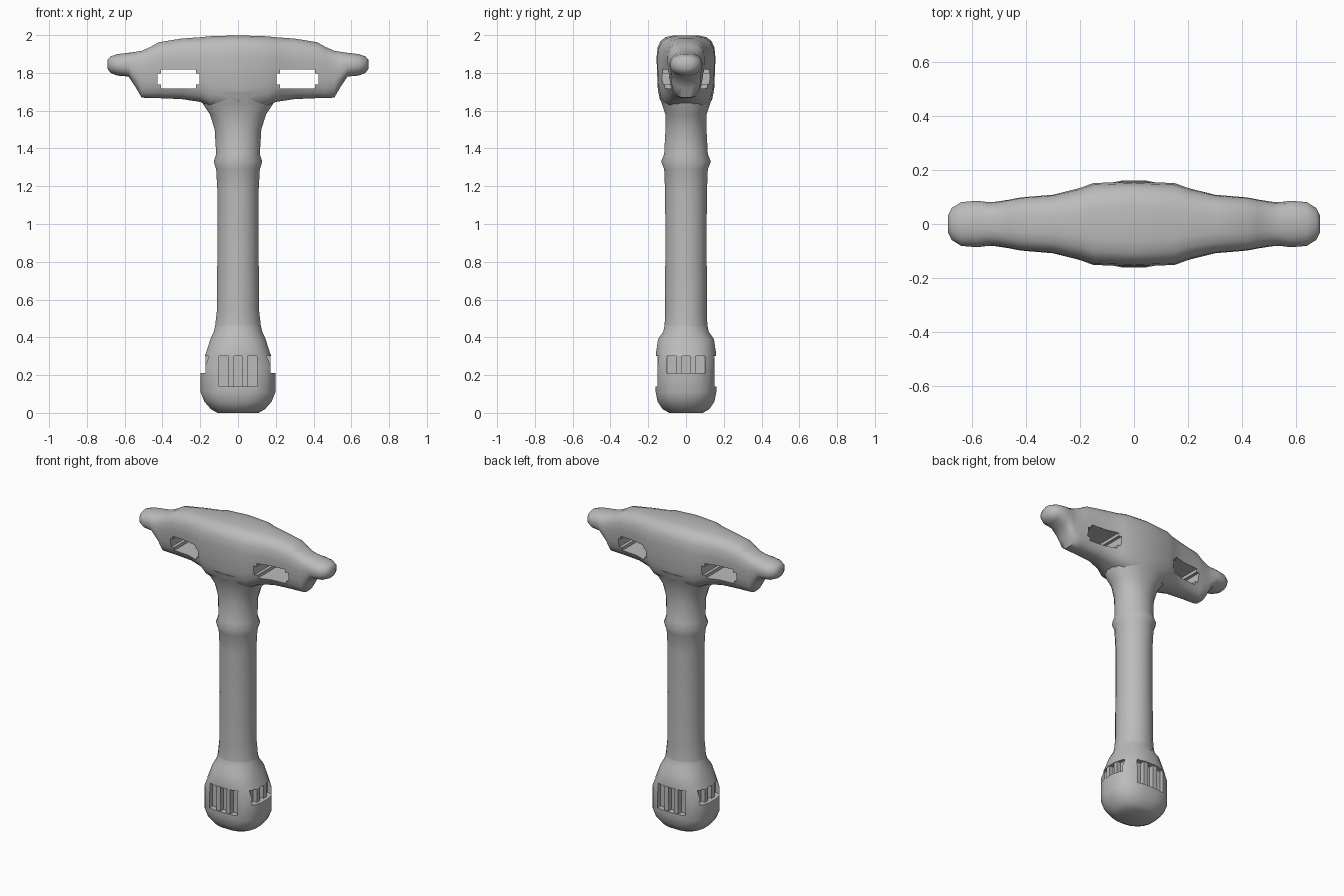
import bpy, bmesh
from math import sin, cos, pi, copysign
from mathutils import Vector

if "Cube" in bpy.data.objects:
    bpy.data.objects.remove(bpy.data.objects["Cube"])

grey = bpy.data.materials.new("plain grey")
grey.use_nodes = True
COLOUR = (0.5, 0.5, 0.5, 1)
grey.diffuse_color = COLOUR
grey.node_tree.nodes["Principled BSDF"].inputs["Base Color"].default_value = COLOUR


def finish(name, bm):
    bmesh.ops.recalc_face_normals(bm, faces=bm.faces)
    mesh = bpy.data.meshes.new(name)
    bm.to_mesh(mesh)
    bm.free()
    obj = bpy.data.objects.new(name, mesh)
    bpy.context.collection.objects.link(obj)
    mesh.materials.append(grey)
    return obj


def superellipse(power, count):
    for i in range(count):
        a = 2 * pi * (i + 0.5) / count
        yield tuple(copysign(abs(t) ** (2 / power), t) for t in (cos(a), sin(a)))


def loft(name, rings):
    bm = bmesh.new()
    loops = [[bm.verts.new(p) for p in ring] for ring in rings]
    for a, b in zip(loops, loops[1:]):
        for i in range(len(a)):
            j = (i + 1) % len(a)
            bm.faces.new((a[i], a[j], b[j], b[i]))
    bm.faces.new(loops[0])
    bm.faces.new(loops[-1])
    return finish(name, bm)


def column(name, stations, count=20):
    """Upright loft; each station is height, half width, half depth, squareness."""
    return loft(name, [[Vector((u * rx, v * ry, z)) for u, v in superellipse(n, count)]
                       for z, rx, ry, n in stations])


def box(name, centre, size):
    bm = bmesh.new()
    bmesh.ops.create_cube(bm, size=1)
    for v in bm.verts:
        v.co = Vector(c + p * s for c, p, s in zip(centre, v.co, size))
    return finish(name, bm)


def cut(obj, cutter):
    mod = obj.modifiers.new("cut", "BOOLEAN")
    mod.operation = "DIFFERENCE"
    mod.solver = "EXACT"
    mod.object = cutter
    bpy.context.view_layer.objects.active = obj
    bpy.ops.object.modifier_apply(modifier=mod.name)
    bpy.data.objects.remove(cutter)


def smooth(obj, angle):
    bpy.ops.object.select_all(action="DESELECT")
    obj.select_set(True)
    bpy.context.view_layer.objects.active = obj
    bpy.ops.object.shade_smooth_by_angle(angle=angle)


# Shaft with a raised collar and a flare into the head
shaft = column("shaft", [
    (0.36, 0.14, 0.13, 2), (0.44, 0.125, 0.115, 2), (0.55, 0.112, 0.112, 2),
    (0.72, 0.112, 0.112, 2), (0.87, 0.11, 0.11, 2), (1.17, 0.11, 0.112, 2),
    (1.29, 0.117, 0.117, 2), (1.33, 0.13, 0.133, 2), (1.37, 0.117, 0.117, 2),
    (1.5, 0.125, 0.11, 2), (1.58, 0.15, 0.11, 2.2), (1.64, 0.19, 0.13, 2.4),
    (1.7, 0.2, 0.15, 2.6)])

# Rounded pommel
pommel = column("pommel", [
    (0, 0.11, 0.09, 2.2), (0.02, 0.145, 0.125, 2.3), (0.06, 0.18, 0.152, 2.5),
    (0.11, 0.2, 0.162, 2.6), (0.25, 0.2, 0.162, 2.6), (0.32, 0.17, 0.16, 2.5),
    (0.39, 0.148, 0.15, 2.2), (0.43, 0.13, 0.122, 2), (0.47, 0.12, 0.113, 2)])

# Recessed vents on the four sides of the pommel, with upright ribs
for s, side in ((1, "left"), (-1, "right")):
    cut(pommel, box("vent_cutter", (s * 0.2, 0, 0.255), (0.11, 0.2, 0.09)))
for s in (1, -1):
    cut(pommel, box("vent_cutter", (0, s * 0.17, 0.22), (0.2, 0.1, 0.16)))
for s, side in ((1, "left"), (-1, "right")):
    for t, end in ((1, "back"), (-1, "front")):
        box(f"{end}_vent_rib_{side}", (s * 0.035, t * 0.132, 0.22), (0.03, 0.04, 0.16))
        box(f"{side}_vent_rib_{end}", (s * 0.155, t * 0.035, 0.255), (0.035, 0.03, 0.09))

# Head: x, bottom, top, half depth, bottom narrowing, squareness
half = [
    (0, 1.6, 2.0, 0.162, 0.9, 4), (0.15, 1.62, 1.995, 0.158, 0.9, 3.6),
    (0.2, 1.645, 1.99, 0.142, 0.85, 3.2), (0.3, 1.66, 1.983, 0.12, 0.75, 3),
    (0.42, 1.665, 1.963, 0.11, 0.72, 3), (0.46, 1.665, 1.94, 0.1, 0.75, 3),
    (0.51, 1.668, 1.918, 0.088, 0.85, 3), (0.54, 1.72, 1.913, 0.085, 0.9, 2.6),
    (0.58, 1.78, 1.907, 0.087, 1, 2.3), (0.64, 1.785, 1.9, 0.082, 1, 2.2),
    (0.675, 1.8, 1.888, 0.06, 1, 2.2), (0.69, 1.82, 1.87, 0.03, 1, 2)]
rings = []
for x, low, high, depth, narrow, n in [(-h[0], *h[1:]) for h in half[:0:-1]] + half:
    ring = []
    for u, v in superellipse(n, 20):
        width = depth * (1 + (narrow - 1) * (1 - v) / 2)
        ring.append(Vector((x, u * width, (low + high) / 2 + v * (high - low) / 2)))
    rings.append(ring)
head = loft("head", rings)

# Bevelled finger slots through each wing
for s in (1, -1):
    slot = box("slot_cutter", (s * 0.315, 0, 1.768), (0.225, 0.6, 0.1))
    bm = bmesh.new()
    bm.from_mesh(slot.data)
    edges = [e for e in bm.edges if abs(e.verts[0].co.y - e.verts[1].co.y) > 0.5]
    bmesh.ops.bevel(bm, geom=edges, offset=0.02, segments=2, affect="EDGES")
    bm.to_mesh(slot.data)
    bm.free()
    cut(head, slot)

smooth(shaft, 0.9)
smooth(pommel, 0.9)
smooth(head, 0.9)
